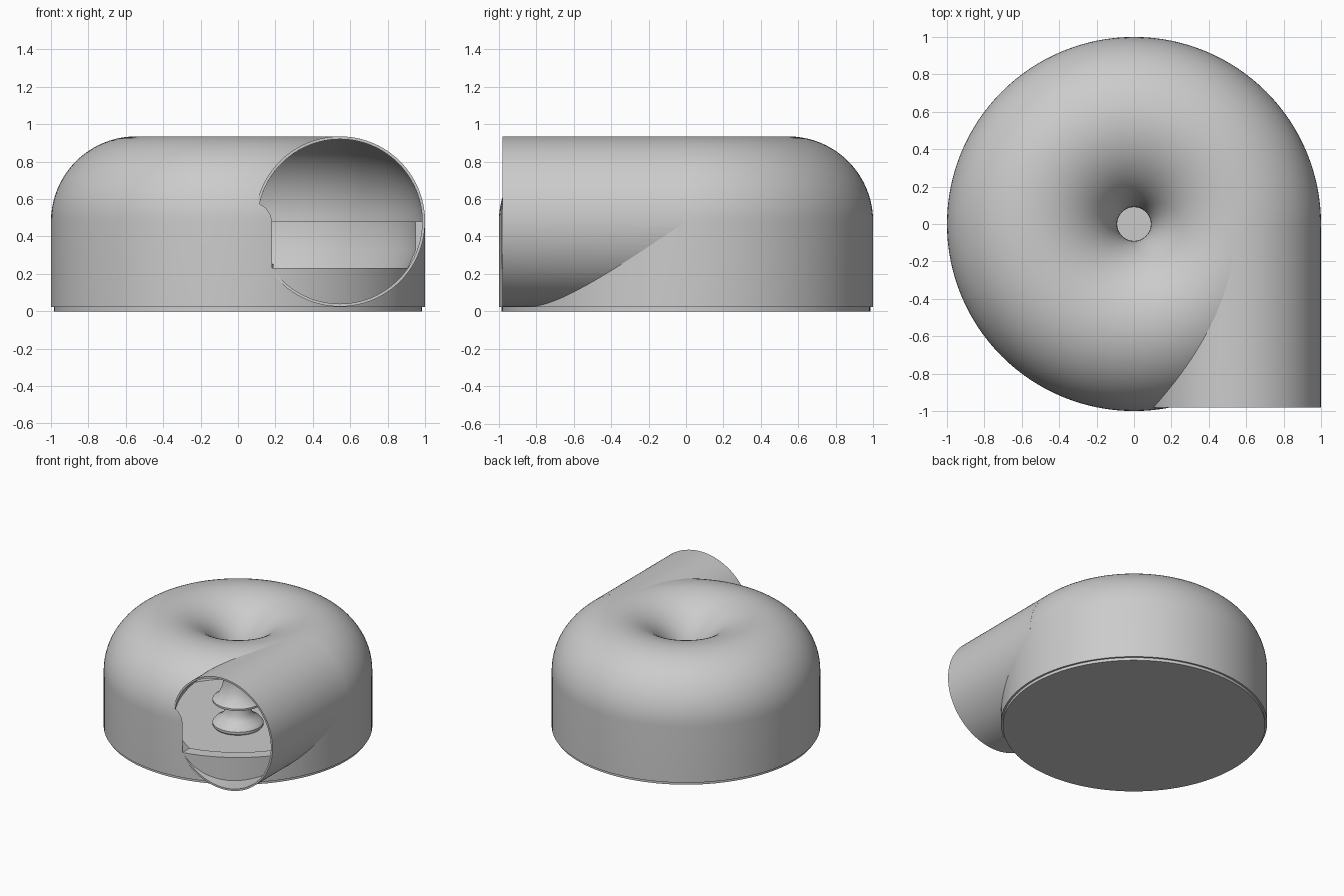
import bpy
import bmesh
from math import cos, sin, pi
from mathutils import Matrix, Vector

cube = bpy.data.objects.get("Cube")
if cube:
    bpy.data.objects.remove(cube, do_unlink=True)

grey = bpy.data.materials.new("plain_grey")
grey.use_nodes = True
COLOUR = (0.6, 0.6, 0.6, 1)
grey.diffuse_color = COLOUR
grey.node_tree.nodes["Principled BSDF"].inputs["Base Color"].default_value = COLOUR

MID, AXIS_Z = 0.545, 0.48      # centre of the ring tube and of the outlet
OUTER, INNER = 0.455, 0.44     # tube radii
MOUTH_Y = -0.98


def finish(name, bm):
    bmesh.ops.recalc_face_normals(bm, faces=bm.faces)
    mesh = bpy.data.meshes.new(name)
    bm.to_mesh(mesh)
    bm.free()
    mesh.materials.append(grey)
    obj = bpy.data.objects.new(name, mesh)
    bpy.context.collection.objects.link(obj)
    return obj


def lathe(name, profile, steps=128):
    bm = bmesh.new()
    verts = [bm.verts.new((r, 0, z)) for r, z in profile]
    edges = [bm.edges.new(pair) for pair in zip(verts, verts[1:])]
    bmesh.ops.spin(bm, geom=verts + edges, cent=(0, 0, 0), axis=(0, 0, 1),
                   angle=2 * pi, steps=steps, use_merge=True)
    bmesh.ops.remove_doubles(bm, verts=bm.verts, dist=1e-5)
    return finish(name, bm)


def rod(name, radius, y0, y1):
    bm = bmesh.new()
    place = Matrix.Translation((MID, (y0 + y1) / 2, AXIS_Z)) @ Matrix.Rotation(pi / 2, 4, "X")
    bmesh.ops.create_cone(bm, cap_ends=True, segments=96, radius1=radius,
                          radius2=radius, depth=y1 - y0, matrix=place)
    return finish(name, bm)


def cut(obj, cutter):
    mod = obj.modifiers.new("cut", "BOOLEAN")
    mod.operation = "DIFFERENCE"
    mod.solver = "EXACT"
    mod.object = cutter
    bpy.context.view_layer.objects.active = obj
    bpy.ops.object.modifier_apply(modifier=mod.name)


def arc(radius, start, end, n=40):
    return [(MID + radius * cos(start + (end - start) * i / n),
             AXIS_Z + radius * sin(start + (end - start) * i / n)) for i in range(n + 1)]


# Housing: base, wall, ring-shaped roof, flared throat, chamber and hub
outside = [(0, 0), (0.985, 0), (0.985, 0.023), (1, 0.023)] + arc(OUTER, 0, pi)
throat = [(0.093, 0.4), (0.105, 0.33), (0.135, 0.27), (0.18, 0.23),
          (0.19, 0.235), (0.19, 0.25), (0.15, 0.285), (0.122, 0.34), (0.108, 0.4)]
chamber = arc(INNER, pi, 0) + [(0.95, AXIS_Z), (0.95, 0.33), (0.82, 0.03)]
hub = [(0.18, 0.03), (0.19, 0.045), (0.19, 0.06), (0.17, 0.085),
       (0.125, 0.11), (0.1, 0.15), (0.095, 0.2), (0, 0.2)]
housing = lathe("housing", outside + throat + chamber + hub)

# Outlet pipe, trimmed where it meets the housing
pipe = rod("outlet_pipe", OUTER, MOUTH_Y, -0.02)
bore = rod("bore_cutter", INNER, MOUTH_Y - 0.1, 0.1)
solid = lathe("housing_cutter", outside + [(0, AXIS_Z)])
cut(pipe, bore)
cut(pipe, solid)

# Opening in the housing wall: flat sill, throat left whole
opening = rod("opening_cutter", INNER, MOUTH_Y - 0.003, -0.02)
core = lathe("core_cutter", [(0, -0.5), (0.25, -0.5), (0.25, 1.5), (0, 1.5)], 48)
bm = bmesh.new()
bmesh.ops.create_cube(bm, size=3, matrix=Matrix.Translation((0, 0, 0.23 - 1.5)))
sill = finish("sill_cutter", bm)
cut(opening, core)
cut(opening, sill)
cut(housing, opening)

for helper in (bore, solid, opening, core, sill):
    bpy.data.objects.remove(helper, do_unlink=True)

for obj in (housing, pipe):
    bpy.ops.object.select_all(action="DESELECT")
    obj.select_set(True)
    bpy.context.view_layer.objects.active = obj
    bpy.ops.object.shade_smooth_by_angle(angle=pi / 6)
